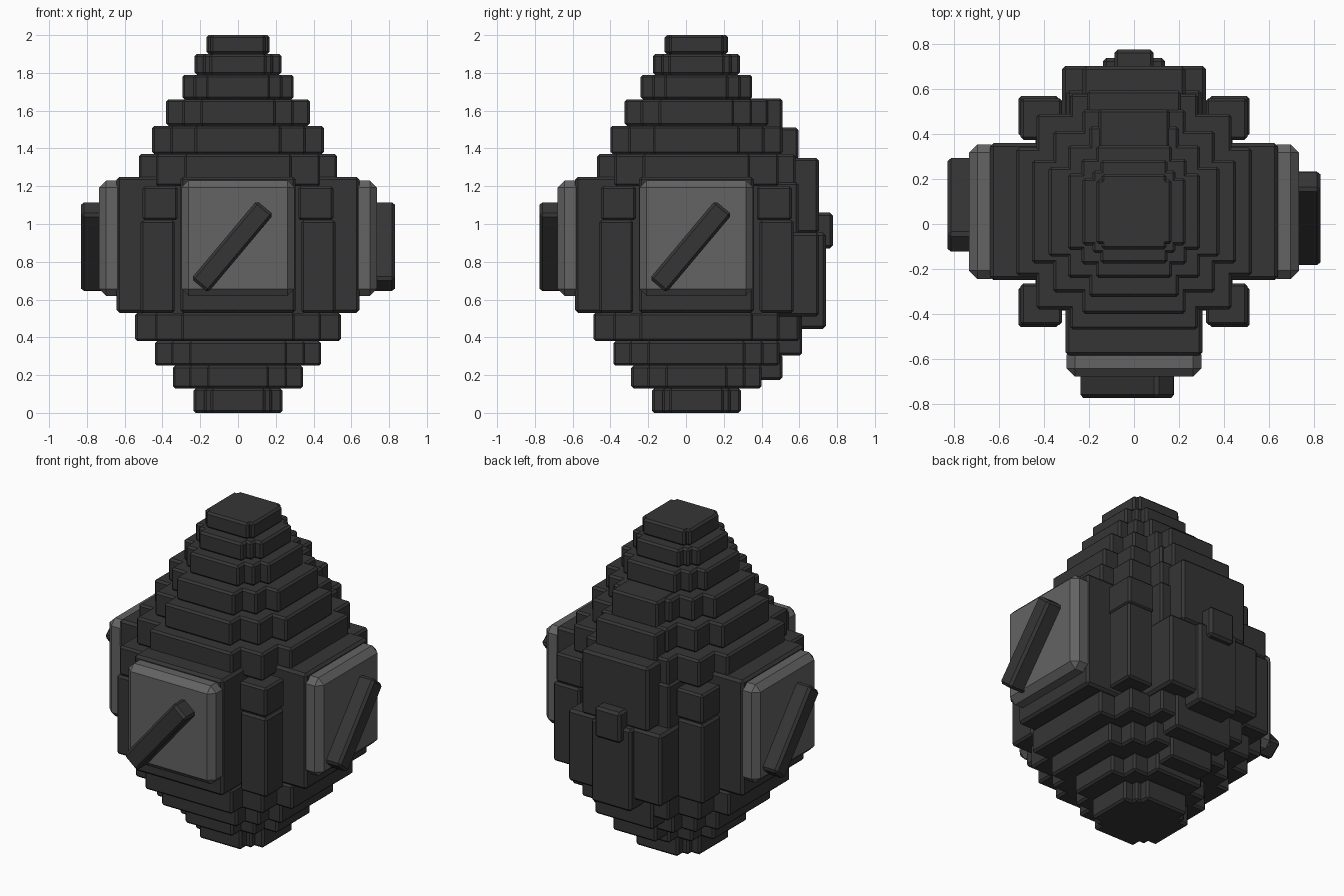
import bpy
import math
from mathutils import Matrix, Vector

if "Cube" in bpy.data.objects:
    bpy.data.objects.remove(bpy.data.objects["Cube"])

CY = 0.055  # body axis sits slightly behind the origin


def material(name, value):
    m = bpy.data.materials.new(name)
    m.diffuse_color = (value, value, value, 1)
    m.use_nodes = True
    m.node_tree.nodes["Principled BSDF"].inputs["Base Color"].default_value = m.diffuse_color
    return m


stone = material("dark_charcoal", 0.036)
pane = material("smoky_grey", 0.125)


def box(name, x, y, z, bevel=0.012, mat=stone, turn=None):
    """Bevelled box from (min, max) ranges; y is relative to the body axis."""
    bpy.ops.mesh.primitive_cube_add(size=1)
    o = bpy.context.object
    o.name = name
    mid = Vector([(a + b) / 2 for a, b in (x, y, z)])
    size = [b - a for a, b in (x, y, z)]
    o.data.transform(Matrix.Translation(mid) @ Matrix.Diagonal((*size, 1)))
    if turn is not None:
        o.data.transform(turn)
    o.data.transform(Matrix.Translation((0, CY, 0)))
    o.data.materials.append(mat)
    if bevel:
        b = o.modifiers.new("bevel", 'BEVEL')
        b.width = bevel
        b.segments = 1
    return o


# Stepped tiers: bottom, top, arm reach, arm half width, corner reach
tiers = [
    (0.00, 0.13, 0.235, 0.145, 0.18),
    (0.13, 0.25, 0.345, 0.165, 0.26),
    (0.25, 0.38, 0.44, 0.26, 0.355),
    (0.38, 0.53, 0.545, 0.30, 0.44),
    (1.20, 1.37, 0.525, 0.285, 0.435),
    (1.37, 1.52, 0.455, 0.23, 0.36),
    (1.52, 1.66, 0.38, 0.20, 0.295),
    (1.66, 1.79, 0.295, 0.17, 0.235),
    (1.79, 1.90, 0.23, 0.15, 0.185),
    (1.90, 2.00, 0.168, 0.145, 0.15),
]
for i, (z0, z1, reach, half, corner) in enumerate(tiers):
    z = (z0, z1)
    box(f"tier_{i}_side_arms", (-reach, reach), (-half, half), z)
    box(f"tier_{i}_front_back_arms", (-half, half), (-reach, reach), z)
    box(f"tier_{i}_corners", (-corner, corner), (-corner, corner), z)

# Hidden core filling the middle
box("core", (-0.36, 0.36), (-0.36, 0.36), (0.5, 1.22), 0)

# Corner pillars with a cap block each
for sx in (-1, 1):
    for sy in (-1, 1):
        def span(s, a, b):
            return tuple(sorted((s * a, s * b)))
        box("corner_pillar", span(sx, 0.335, 0.515), span(sy, 0.335, 0.515), (0.53, 1.02))
        box("pillar_cap", span(sx, 0.32, 0.505), span(sy, 0.32, 0.505), (1.02, 1.20))

# Window frame, pane and slanted bar on front, right and left
tilt = (Matrix.Translation((-0.03, 0, 0.88))
        @ Matrix.Rotation(-math.radians(50), 4, 'Y'))
for side, deg in (("front", 0), ("right", 90), ("left", -90)):
    turn = Matrix.Rotation(math.radians(deg), 4, 'Z')
    box(side + "_frame", (-0.305, 0.305), (-0.642, -0.3), (0.53, 1.25), 0.015, turn=turn)
    box(side + "_pane", (-0.30, 0.30), (-0.735, -0.6), (0.62, 1.23), 0.037, pane, turn)
    box(side + "_bar", (-0.27, 0.27), (-0.83, -0.7), (-0.058, 0.058), 0.015, turn=turn @ tilt)

# Back: wide lower block, upper block, centre plate, knob
box("back_lower_block", (-0.32, 0.32), (0.3, 0.65), (0.51, 0.955), 0.015)
box("back_upper_block", (-0.23, 0.23), (0.3, 0.648), (0.95, 1.35), 0.015)
box("back_wide_block", (-0.30, 0.30), (0.3, 0.54), (0.53, 1.22))
box("back_plate", (-0.138, 0.138), (0.5, 0.685), (0.445, 0.955), 0.015)
box("back_knob", (-0.088, 0.088), (0.55, 0.722), (0.87, 1.06), 0.015)
# Back steps above and below
box("back_step_high", (-0.16, 0.16), (0.2, 0.455), (1.50, 1.665))
box("back_step_mid", (-0.21, 0.21), (0.2, 0.54), (1.34, 1.51))
box("back_step_low", (-0.20, 0.20), (0.2, 0.56), (0.305, 0.52))
box("back_step_base", (-0.15, 0.15), (0.2, 0.455), (0.175, 0.31))
